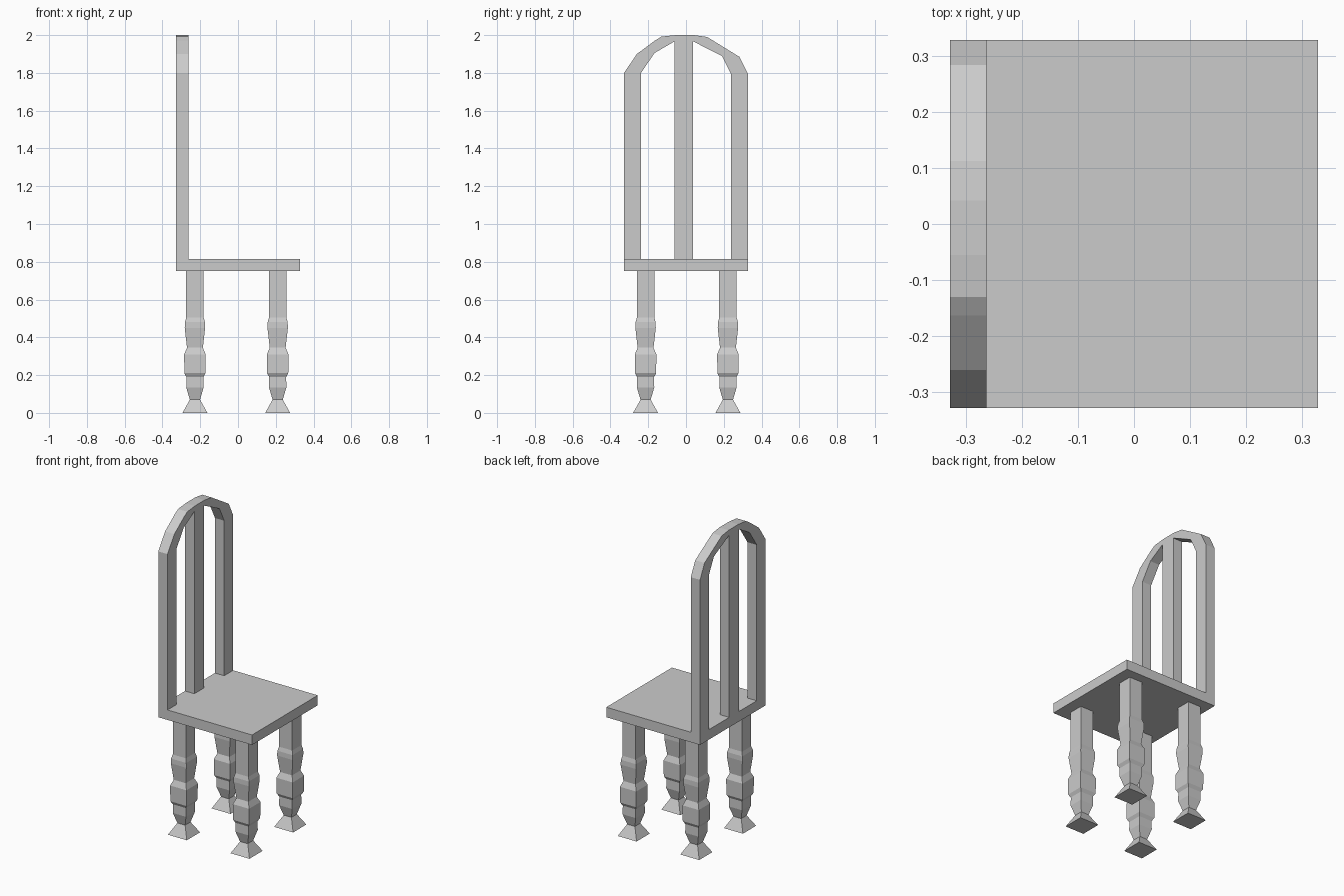
import bpy
import bmesh

if "Cube" in bpy.data.objects:
    bpy.data.objects.remove(bpy.data.objects["Cube"], do_unlink=True)

grey = bpy.data.materials.new("plain grey")
grey.use_nodes = True
colour = (0.6, 0.6, 0.6, 1)
grey.diffuse_color = colour
grey.node_tree.nodes["Principled BSDF"].inputs["Base Color"].default_value = colour

HALF = 0.328             # half the seat width
SEAT_LOW, SEAT_TOP = 0.752, 0.815
BACK_FRONT = -0.263      # inner face of the backrest


def finish(name, bm):
    bmesh.ops.recalc_face_normals(bm, faces=bm.faces)
    mesh = bpy.data.meshes.new(name)
    bm.to_mesh(mesh)
    bm.free()
    mesh.materials.append(grey)
    obj = bpy.data.objects.new(name, mesh)
    bpy.context.collection.objects.link(obj)
    return obj


def box(name, low, high):
    bm = bmesh.new()
    bmesh.ops.create_cube(bm, size=1)
    for v in bm.verts:
        v.co = [a + (b - a) * (c + 0.5) for a, b, c in zip(low, high, v.co)]
    return finish(name, bm)


def extruded_profile(name, points, x0, x1):
    """Closed (y, z) outline given thickness along x."""
    bm = bmesh.new()
    face = bm.faces.new([bm.verts.new((x0, y, z)) for y, z in points])
    result = bmesh.ops.extrude_face_region(bm, geom=[face])
    moved = [g for g in result["geom"] if isinstance(g, bmesh.types.BMVert)]
    bmesh.ops.translate(bm, verts=moved, vec=(x1 - x0, 0, 0))
    return finish(name, bm)


def turned_leg(name, x, y, profile):
    """Square sections (half width, height) stacked and skinned."""
    bm = bmesh.new()
    rings = [[bm.verts.new((x + sx * r, y + sy * r, z))
              for sx, sy in ((-1, -1), (1, -1), (1, 1), (-1, 1))]
             for r, z in profile]
    for low, high in zip(rings, rings[1:]):
        for i in range(4):
            j = (i + 1) % 4
            bm.faces.new((low[i], low[j], high[j], high[i]))
    bm.faces.new(rings[0][::-1])
    bm.faces.new(rings[-1])
    return finish(name, bm)


# Seat slab
box("seat", (-HALF, -HALF, SEAT_LOW), (HALF, HALF, SEAT_TOP))

# Arched backrest frame: outer edge up and over, inner edge back again
outer = [(-HALF, SEAT_TOP), (-HALF, 1.80), (-0.26, 1.90), (-0.163, 1.972),
         (-0.13, 1.992), (-0.055, 2.0), (0.042, 2.0), (0.112, 1.99),
         (0.283, 1.885), (HALF, 1.795), (HALF, SEAT_TOP)]
inner = [(0.238, SEAT_TOP), (0.238, 1.795), (0.19, 1.89), (0.037, 1.967),
         (-0.06, 1.967), (-0.167, 1.905), (-0.238, 1.80), (-0.238, SEAT_TOP)]
extruded_profile("back_frame", outer + inner, -HALF, BACK_FRONT)

# Central upright slat
box("back_slat", (-HALF, -0.06, SEAT_TOP), (BACK_FRONT, 0.037, 1.967))

# Four legs with flared feet
leg_profile = [(0.066, 0), (0.027, 0.07), (0.046, 0.135), (0.045, 0.19),
               (0.056, 0.21), (0.057, 0.31), (0.042, 0.345), (0.054, 0.45),
               (0.053, 0.48), (0.046, 0.505), (0.046, SEAT_LOW)]
for x, depth in ((-0.228, "back"), (0.21, "front")):
    for y, side in ((-0.214, "right"), (0.222, "left")):
        turned_leg(f"{depth}_{side}_leg", x, y, leg_profile)
